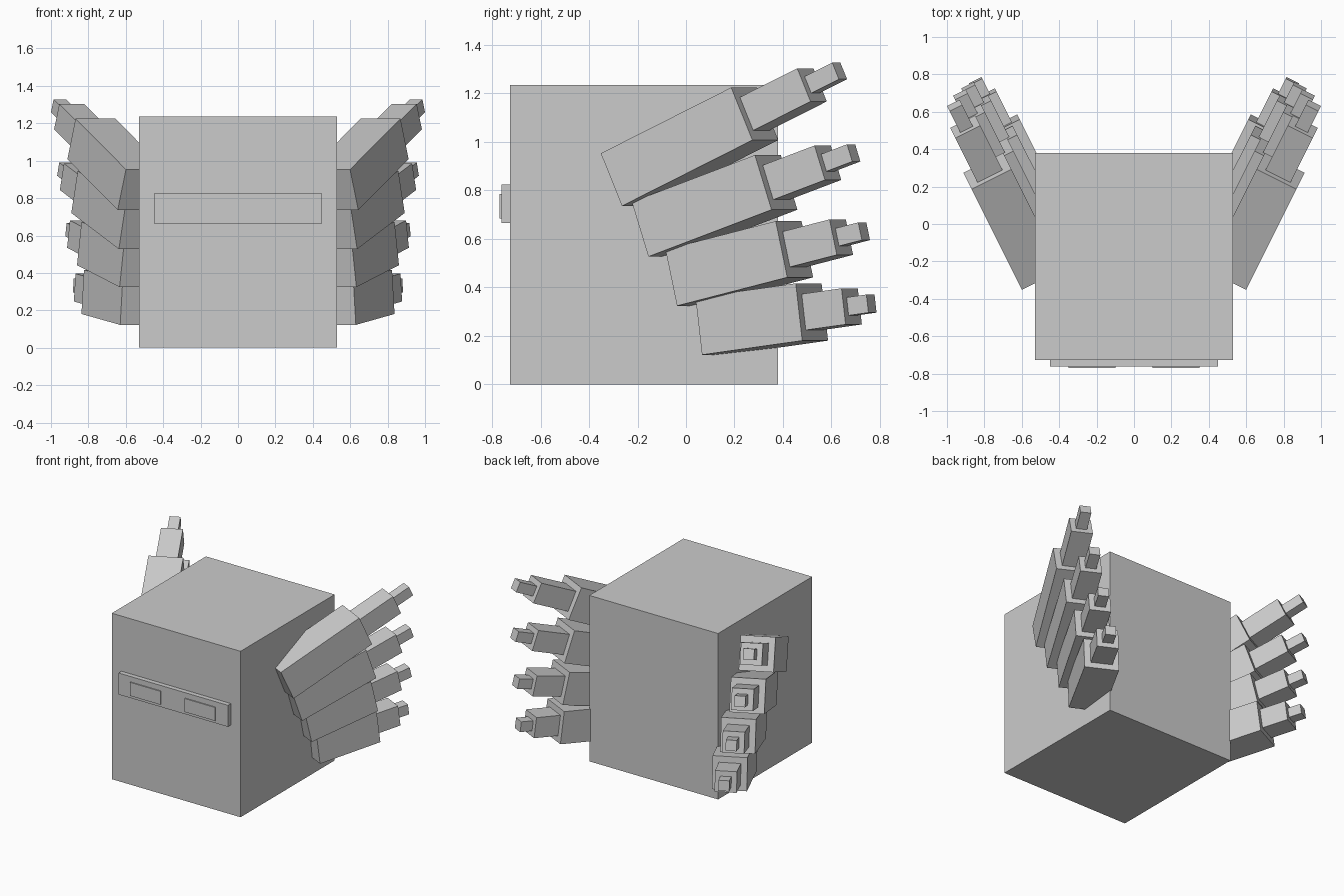
import bpy, bmesh, math
from mathutils import Matrix, Vector

if "Cube" in bpy.data.objects:
    bpy.data.objects.remove(bpy.data.objects["Cube"])

grey = bpy.data.materials.new("plain_grey")
grey.diffuse_color = (0.6, 0.6, 0.6, 1)
grey.use_nodes = True
grey.node_tree.nodes["Principled BSDF"].inputs["Base Color"].default_value = grey.diffuse_color


def box(name, lo, hi, matrix=Matrix(), mirror=False):
    """Flat-faced box between two corners, optionally placed by a matrix and mirrored in x."""
    lo, hi = Vector(lo), Vector(hi)
    bm = bmesh.new()
    bmesh.ops.create_cube(bm, size=1)
    for v in bm.verts:
        v.co = matrix @ Vector([(a + b) / 2 + c * (b - a) for a, b, c in zip(lo, hi, v.co)])
    mesh = bpy.data.meshes.new(name)
    bm.to_mesh(mesh)
    bm.free()
    mesh.materials.append(grey)
    obj = bpy.data.objects.new(name, mesh)
    bpy.context.collection.objects.link(obj)
    if mirror:
        mod = obj.modifiers.new("mirror", 'MIRROR')
        mod.use_mirror_merge = False
    return obj


# Block body, face band and the pair of thin eye plates
box("body", (-0.53, -0.727, 0), (0.53, 0.38, 1.235))
box("face_band", (-0.45, -0.762, 0.665), (0.45, -0.727, 0.825))
box("eyes", (0.10, -0.77, 0.685), (0.35, -0.762, 0.785), mirror=True)

# Wing feathers: lower front outer corner, pitch, lengths of root / middle / tip
YAW = math.radians(26.6)
SIZES = (0.238, 0.15, 0.075)
FEATHERS = [
    ((0.643, -0.264, 0.736), 24.3, (0.66, 0.29, 0.140)),
    ((0.637, -0.155, 0.527), 18.8, (0.60, 0.252, 0.126)),
    ((0.633, -0.037, 0.324), 13.0, (0.522, 0.222, 0.108)),
    ((0.630, 0.066, 0.122), 7.2, (0.466, 0.185, 0.092)),
]
for i, (corner, pitch, lengths) in enumerate(FEATHERS, 1):
    m = (Matrix.Translation(corner) @ Matrix.Rotation(-YAW, 4, 'Z')
         @ Matrix.Rotation(math.radians(pitch), 4, 'X'))
    axis, y = SIZES[0] / 2, 0
    for part, size, length in zip(("root", "middle", "tip"), SIZES, lengths):
        h = size / 2
        box(f"wing_feather_{i}_{part}", (-axis - h, y, axis - h),
            (-axis + h, y + length, axis + h), m, mirror=True)
        y += length
